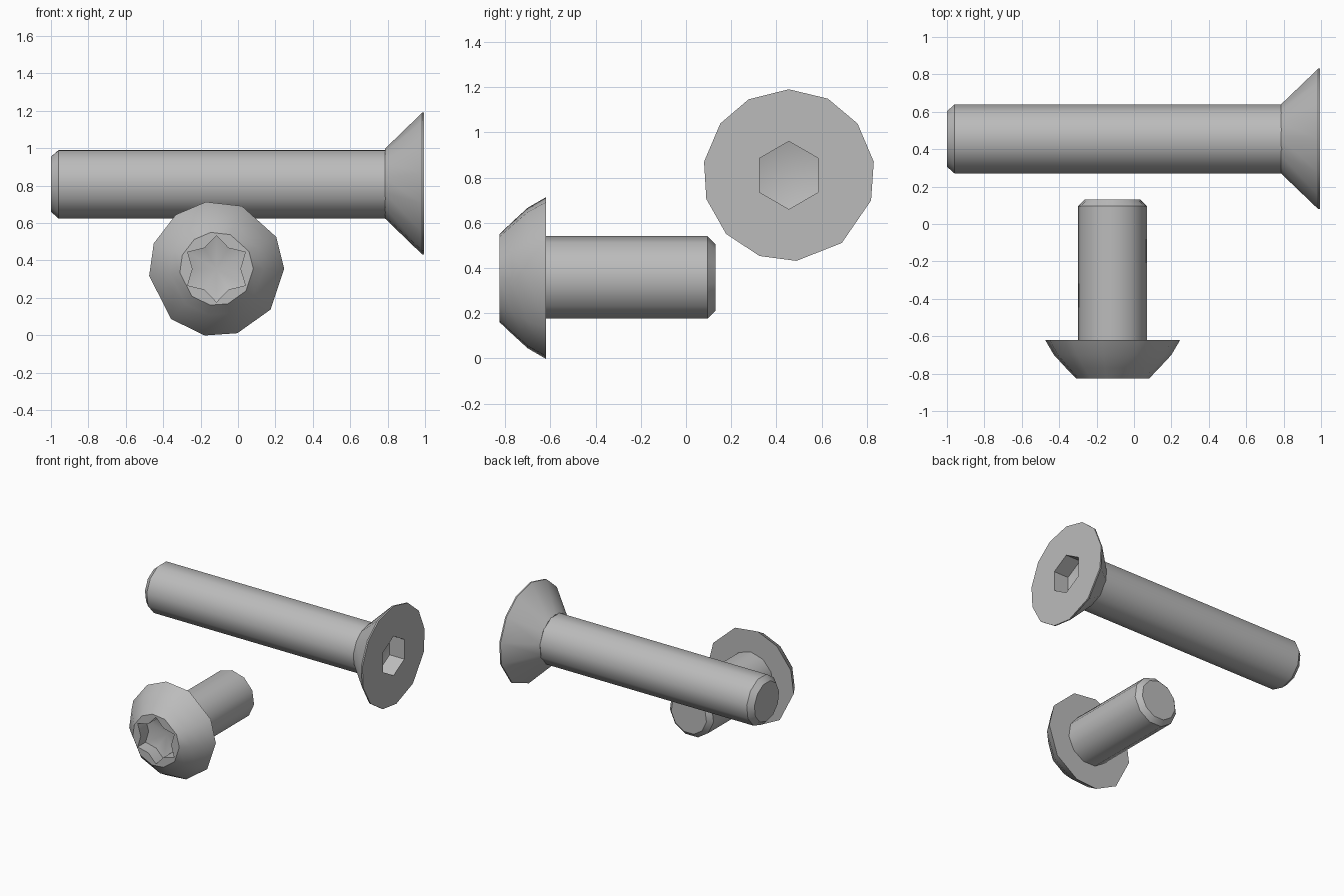
import bpy, bmesh
from math import radians, sin, cos
from mathutils import Vector

cube = bpy.data.objects.get("Cube")
if cube:
    bpy.data.objects.remove(cube)

steel = bpy.data.materials.new("grey steel")
steel.use_nodes = True
GREY = (0.5, 0.5, 0.5, 1)
steel.diffuse_color = GREY
steel.node_tree.nodes["Principled BSDF"].inputs["Base Color"].default_value = GREY


def even(count, start):
    return [start + 360 * i / count for i in range(count)]


def along_x(t, a, b):
    return Vector((t, 0.455 + a, 0.81 + b))


def along_y(t, a, b):
    return Vector((-0.115 + a, t, 0.355 + b))


def ring(bm, place, t, radii, angles):
    """Loop of vertices around the axis; radii repeat in turn."""
    return [bm.verts.new(place(t, radii[i % len(radii)] * cos(radians(d)),
                               radii[i % len(radii)] * sin(radians(d))))
            for i, d in enumerate(angles)]


def loft(bm, loops):
    for lower, upper in zip(loops, loops[1:]):
        for i in range(len(lower)):
            j = (i + 1) % len(lower)
            bm.faces.new((lower[i], lower[j], upper[j], upper[i]))


def finish(bm, name):
    bmesh.ops.recalc_face_normals(bm, faces=bm.faces)
    mesh = bpy.data.meshes.new(name)
    bm.to_mesh(mesh)
    bm.free()
    mesh.materials.append(steel)
    obj = bpy.data.objects.new(name, mesh)
    bpy.context.collection.objects.link(obj)
    bpy.ops.object.select_all(action='DESELECT')
    obj.select_set(True)
    bpy.context.view_layer.objects.active = obj
    bpy.ops.object.shade_smooth_by_angle(angle=radians(35))


def shank(name, place, profile, angles):
    bm = bmesh.new()
    loops = [ring(bm, place, t, [r], angles) for t, r in profile]
    loft(bm, loops)
    bm.faces.new(loops[0])
    bm.faces.new(loops[-1])
    finish(bm, name)


def head(name, place, profile, angles, socket_radii, socket_angles, floor, apex):
    """Lofted head whose last ring is the drive face, with a sunk socket."""
    bm = bmesh.new()
    loops = [ring(bm, place, t, [r], angles) for t, r in profile]
    loft(bm, loops)
    bm.faces.new(loops[0])
    # socket walls and conical floor
    mouth = ring(bm, place, profile[-1][0], socket_radii, socket_angles)
    bottom = ring(bm, place, floor, socket_radii, socket_angles)
    loft(bm, [mouth, bottom])
    tip = bm.verts.new(place(apex, 0, 0))
    for i in range(len(bottom)):
        bm.faces.new((bottom[i], bottom[(i + 1) % len(bottom)], tip))
    # flat drive face around the socket
    rim = [e for e in bm.edges if e.is_boundary]
    bmesh.ops.triangle_fill(bm, edges=rim, use_beauty=True,
                            normal=place(1, 0, 0) - place(0, 0, 0))
    finish(bm, name)


# Long countersunk screw with a hexagonal socket
shank("long_screw_shank", along_x,
      [(-1, 0.15), (-0.96, 0.186), (0.795, 0.186)], even(11, 107))
head("long_screw_head", along_x,
     [(0.785, 0.186), (0.985, 0.38), (0.995, 0.38)],
     [90, 118, 143, 171, 196, 223, 250, 275, 308, 343, 369, 397, 423],
     [0.15], even(6, 90), 0.87, 0.83)

# Short round-headed screw with a six-pointed socket
shank("short_screw_shank", along_y,
      [(0.13, 0.15), (0.095, 0.186), (-0.625, 0.186)], even(11, 90))
head("short_screw_head", along_y,
     [(-0.62, 0.362), (-0.70, 0.315), (-0.77, 0.25), (-0.825, 0.197)],
     [0, 28, 68, 99, 127, 158, 186, 228, 260, 288, 323],
     [0.178, 0.128], even(12, 90), -0.73, -0.69)
